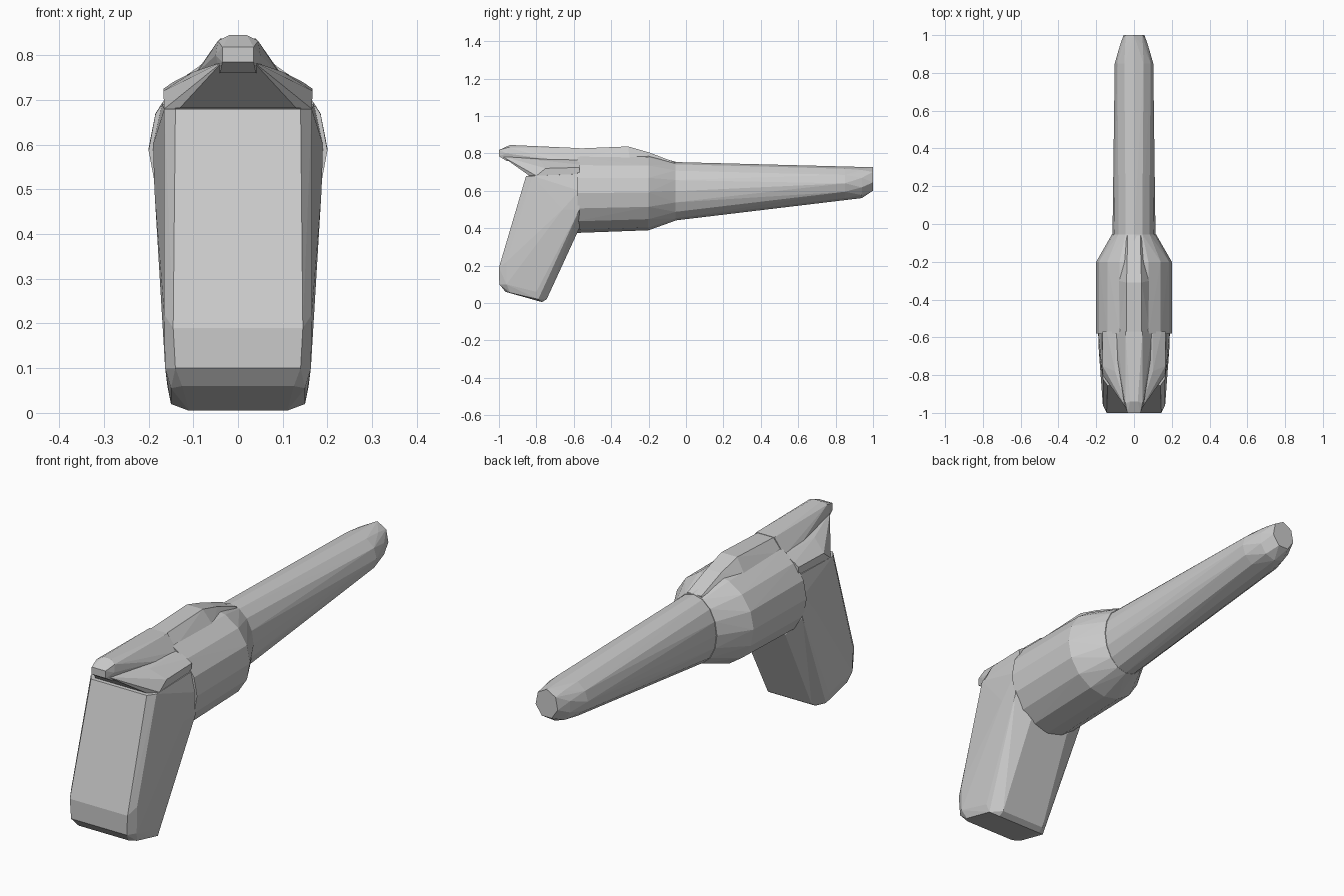
import bpy, bmesh
from math import sin, cos, pi


def make_hull(name, points):
    """Flat-faced convex solid from a handful of section points."""
    bm = bmesh.new()
    for p in points:
        bm.verts.new(p)
    bmesh.ops.remove_doubles(bm, verts=bm.verts[:], dist=0.0005)
    res = bmesh.ops.convex_hull(bm, input=bm.verts[:])
    junk = {g for g in res["geom_interior"] + res["geom_unused"]
            if isinstance(g, bmesh.types.BMVert)}
    bmesh.ops.delete(bm, geom=[v for v in junk if v.is_valid], context='VERTS')
    bmesh.ops.dissolve_limit(bm, angle_limit=0.02, verts=bm.verts[:], edges=bm.edges[:])
    bmesh.ops.recalc_face_normals(bm, faces=bm.faces[:])
    mesh = bpy.data.meshes.new(name)
    bm.to_mesh(mesh)
    bm.free()
    obj = bpy.data.objects.new(name, mesh)
    bpy.context.collection.objects.link(obj)
    return obj


def ring(y, z, rx, rz, n):
    """Elliptical section across the long axis."""
    return [(rx * sin(2 * pi * i / n), y, z + rz * cos(2 * pi * i / n)) for i in range(n)]


def both(points):
    """Mirror (x, y, z) points across x = 0."""
    return [(s * x, y, z) for x, y, z in points for s in (-1, 1)]


# Grip: raked block with chamfered corners
make_hull("grip", both([
    (0.125, -0.965, 0.06), (0.15, -0.94, 0.055), (0.14, -0.998, 0.10), (0.163, -0.96, 0.10),
    (0.11, -0.77, 0.005), (0.15, -0.79, 0.02), (0.11, -0.745, 0.02), (0.158, -0.80, 0.06),
    (0.145, -1.0, 0.19), (0.165, -0.96, 0.22),
    (0.14, -0.855, 0.68), (0.165, -0.82, 0.68),
    (0.10, -0.57, 0.40), (0.16, -0.61, 0.40), (0.187, -0.66, 0.50),
    (0.187, -0.57, 0.50), (0.19, -0.57, 0.60), (0.17, -0.57, 0.69)]))

# Shoulder: frame overhanging the grip and sweeping back to the spur
make_hull("frame_shoulder", both([
    (0.165, -0.80, 0.68), (0.165, -0.57, 0.68), (0.167, -0.75, 0.72), (0.167, -0.57, 0.725),
    (0.145, -0.57, 0.74), (0.10, -0.57, 0.763), (0.10, -0.78, 0.763),
    (0.05, -0.95, 0.763), (0.035, -0.985, 0.785), (0.13, -0.84, 0.682)]))

# Spur: narrow top rib running back past the grip
make_hull("top_spur", both([
    (0.035, -1.0, 0.785), (0.035, -1.0, 0.818), (0.02, -0.94, 0.845), (0.045, -0.95, 0.832),
    (0.05, -0.96, 0.80), (0.04, -0.96, 0.76), (0.095, -0.57, 0.76),
    (0.045, -0.57, 0.828), (0.02, -0.57, 0.828), (0.09, -0.70, 0.763)]))

# Main body: fat faceted drum narrowing toward the barrel
make_hull("main_body",
          ring(-0.58, 0.587, 0.2, 0.212, 16) + ring(-0.20, 0.592, 0.2, 0.203, 16)
          + ring(-0.055, 0.598, 0.117, 0.157, 16))

# Sight rib along the top of the body
make_hull("sight_rib", both([
    (0.04, -0.58, 0.826), (0.04, -0.31, 0.837), (0.036, -0.20, 0.806), (0.035, -0.06, 0.753),
    (0.085, -0.58, 0.77), (0.085, -0.30, 0.77), (0.05, -0.06, 0.70)]))

# Barrel: long taper with a blunt bevelled muzzle
make_hull("barrel",
          ring(-0.07, 0.597, 0.114, 0.157, 16) + ring(0.85, 0.64, 0.102, 0.09, 12)
          + ring(0.94, 0.644, 0.08, 0.083, 10) + ring(1.0, 0.66, 0.057, 0.066, 7))
